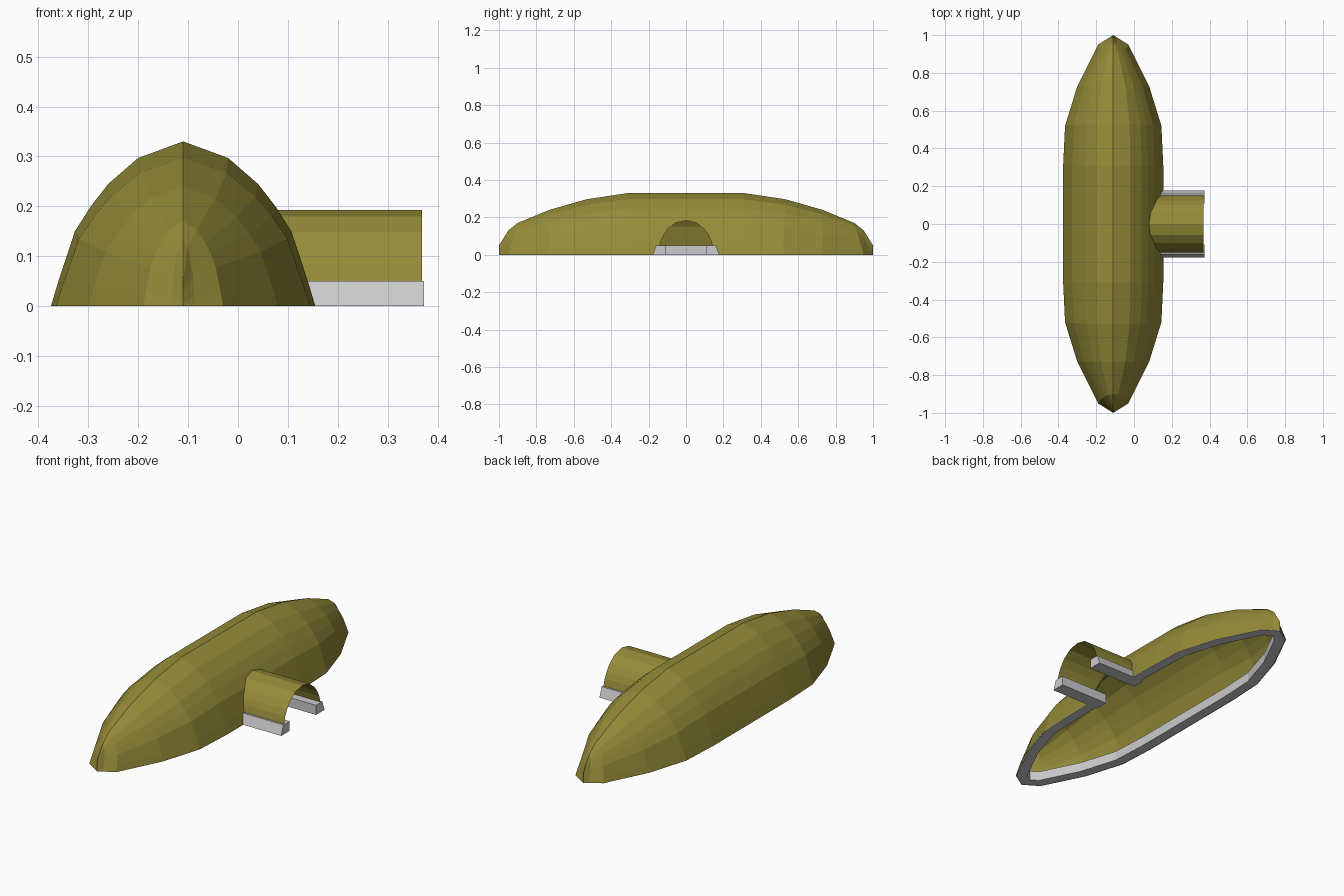
import bpy, bmesh
from mathutils import Vector

if "Cube" in bpy.data.objects:
    bpy.data.objects.remove(bpy.data.objects["Cube"])

CX = -0.11   # centre line of the long shell
olive = bpy.data.materials.new("olive_canvas")
olive.diffuse_color = (0.30, 0.26, 0.04, 1)
olive.use_nodes = True
olive.node_tree.nodes["Principled BSDF"].inputs["Base Color"].default_value = olive.diffuse_color


def finish(name, bm, mat=None, recalc=True):
    bmesh.ops.remove_doubles(bm, verts=bm.verts, dist=1e-5)
    bmesh.ops.dissolve_degenerate(bm, edges=bm.edges, dist=1e-5)
    if recalc:
        bmesh.ops.recalc_face_normals(bm, faces=bm.faces)
    me = bpy.data.meshes.new(name)
    bm.to_mesh(me)
    bm.free()
    ob = bpy.data.objects.new(name, me)
    bpy.context.collection.objects.link(ob)
    if mat:
        me.materials.append(mat)
    return ob


def loft(bm, rows, closed=False, caps=False):
    vs = [[bm.verts.new(p) for p in r] for r in rows]
    n = len(rows[0])
    for a, b in zip(vs, vs[1:]):
        for i in range(n if closed else n - 1):
            j = (i + 1) % n
            bm.faces.new((a[i], a[j], b[j], b[i]))
    if caps:
        bm.faces.new(vs[0][::-1])
        bm.faces.new(vs[-1])


def mirrored(half):
    return half + [(-a, b) for a, b in half[-2::-1]]


# Half cross-sections: long shell (x, z) and entrance arch (y, z)
shell_half = [(0.265, 0), (0.25, 0.05), (0.217, 0.15), (0.185, 0.2),
              (0.15, 0.245), (0.09, 0.297), (0, 0.33)]
arch_half = [(0.15, 0.05), (0.14, 0.085), (0.125, 0.115), (0.1, 0.148),
             (0.058, 0.18), (0, 0.193)]

# Stations along the shell: y at base, y at ridge, half width, height
stations = [(0.31, 0.31, 0.265, 0.33), (0.52, 0.53, 0.255, 0.297),
            (0.73, 0.73, 0.19, 0.24), (0.95, 0.90, 0.08, 0.17),
            (0.985, 0.95, 0.024, 0.13), (1.0, 1.0, 0, 0.05)]
full = [(-yb, -yt, w, h) for yb, yt, w, h in stations[::-1]] + stations

# Long shell, open underneath
bm = bmesh.new()
loft(bm, [[(CX + w * x / 0.265, yb + (yt - yb) * z / 0.33, h * z / 0.33)
           for x, z in mirrored(shell_half)] for yb, yt, w, h in full])
bmesh.ops.remove_doubles(bm, verts=bm.verts, dist=1e-5)
bmesh.ops.recalc_face_normals(bm, faces=bm.faces)
if sum(f.normal.z for f in bm.faces) < 0:
    bmesh.ops.reverse_faces(bm, faces=bm.faces)

# Doorway cut through the shell wall
door = mirrored([(0.143, -0.01)] + [(y * 0.94, z * 0.95) for y, z in arch_half])
planes = []
for (y0, z0), (y1, z1) in zip(door, door[1:]):
    planes.append((Vector((0, y0, z0)), Vector((0, z1 - z0, y0 - y1)).normalized()))


def near_door():
    return [f for f in bm.faces
            if f.calc_center_median().x > 0 and abs(f.calc_center_median().y) < 0.31]


for co, no in planes:
    fs = near_door()
    geom = fs + list({e for f in fs for e in f.edges}) + list({v for f in fs for v in f.verts})
    bmesh.ops.bisect_plane(bm, geom=geom, dist=1e-6, plane_co=co, plane_no=no)
hole = [f for f in near_door()
        if all((f.calc_center_median() - co).dot(no) < 0 for co, no in planes)]
bmesh.ops.delete(bm, geom=hole, context='FACES')
finish("long_shell", bm, olive, recalc=False)


# Entrance tunnel, trimmed to meet the shell wall
def wall_x(z):
    for (x0, z0), (x1, z1) in zip(shell_half, shell_half[1:]):
        if z0 <= z <= z1:
            return CX + x0 + (x1 - x0) * (z - z0) / (z1 - z0)


bm = bmesh.new()
arch = mirrored(arch_half)
loft(bm, [[(wall_x(z) - 0.008, y, z) for y, z in arch],
          [(0.369, y, z) for y, z in arch]])
finish("entrance_tunnel", bm, olive)

# Entrance base rails
for side, label in ((-1, "front"), (1, "back")):
    bm = bmesh.new()
    rail = [(0.108, 0), (0.178, 0), (0.16, 0.05), (0.108, 0.05)]
    loft(bm, [[(x, side * y, z) for y, z in rail] for x in (0.09, 0.373)],
         closed=True, caps=True)
    finish(label + "_entrance_rail", bm)

# Base rim inside the shell, open at the doorway
right = [(CX + w, yb) for yb, yt, w, h in stations]
left = [(CX - w, yb) for yb, yt, w, h in stations[-2::-1]]
half = [(0.155, 0.12)] + right + left
path = [Vector(p) for p in half + [(x, -y) for x, y in half[::-1]]]


def inset(i, d):
    norms = []
    for a, b in ((i - 1, i), (i, i + 1)):
        if a >= 0 and b < len(path):
            t = (path[b] - path[a]).normalized()
            norms.append(Vector((-t.y, t.x)))
    m = sum(norms, Vector((0, 0))).normalized()
    return path[i] + m * d / max(m.dot(norms[0]), 0.5)


bm = bmesh.new()
rows = []
for i in range(len(path)):
    row = []
    for d, z in ((0.003, 0), (0.02, 0.05), (0.055, 0.05), (0.055, 0)):
        p = inset(i, d)
        row.append((p.x, p.y, z))
    rows.append(row)
loft(bm, rows, closed=True, caps=True)
finish("base_rim", bm)
